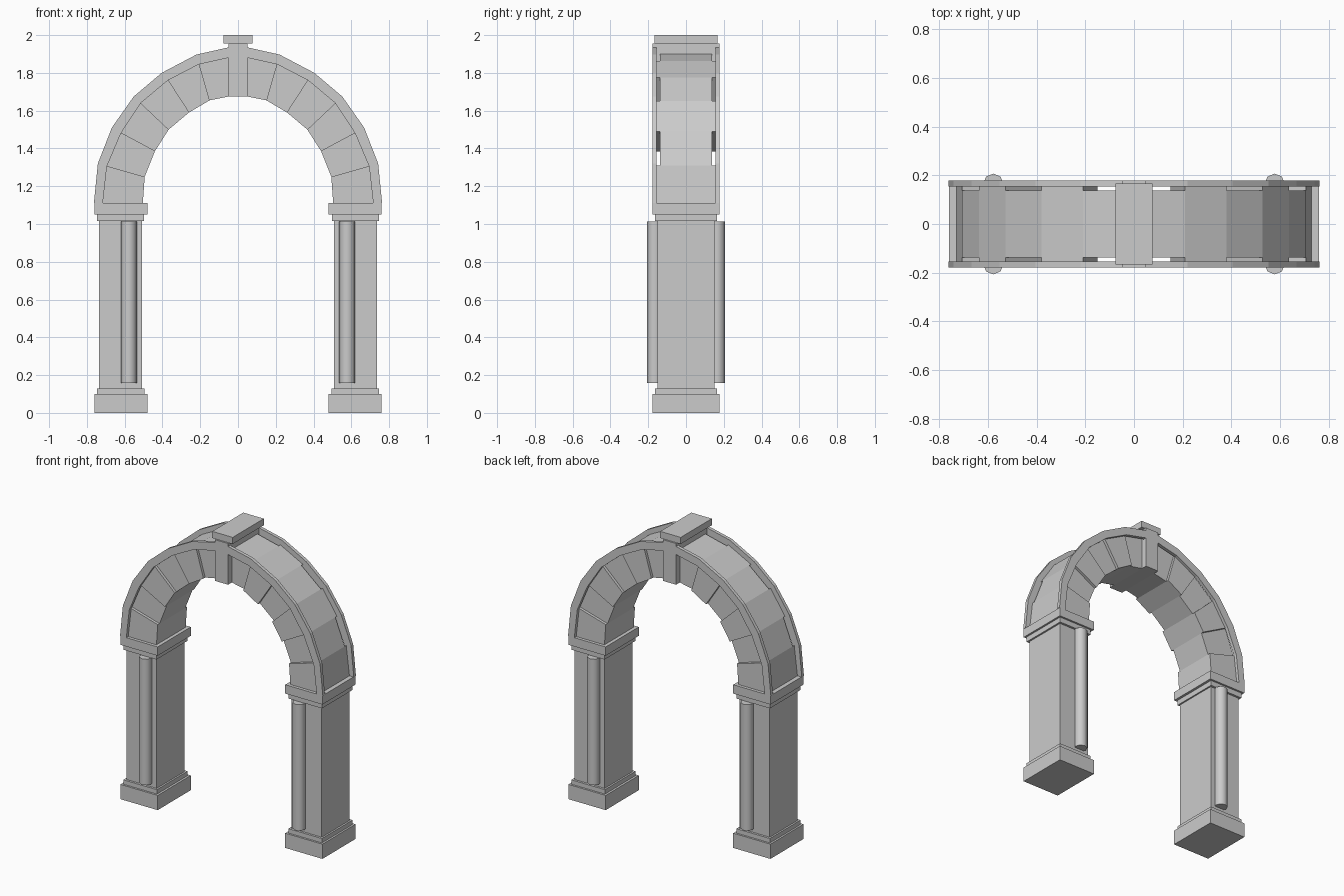
import bpy, bmesh, math

if "Cube" in bpy.data.objects:
    bpy.data.objects.remove(bpy.data.objects["Cube"])


def finish(name, bm):
    bmesh.ops.recalc_face_normals(bm, faces=bm.faces)
    me = bpy.data.meshes.new(name)
    bm.to_mesh(me)
    bm.free()
    ob = bpy.data.objects.new(name, me)
    bpy.context.collection.objects.link(ob)
    return ob


def prism(name, profile, y0, y1):
    """Extrude an x-z outline from y0 to y1."""
    bm = bmesh.new()
    front = [bm.verts.new((x, y0, z)) for x, z in profile]
    back = [bm.verts.new((x, y1, z)) for x, z in profile]
    n = len(profile)
    bm.faces.new(front)
    bm.faces.new(back[::-1])
    for i in range(n):
        j = (i + 1) % n
        bm.faces.new((front[i], front[j], back[j], back[i]))
    return finish(name, bm)


def box(name, x0, x1, hy, z0, z1):
    return prism(name, [(x0, z0), (x1, z0), (x1, z1), (x0, z1)], -hy, hy)


def mirror_x(ob):
    mod = ob.modifiers.new("mirror", 'MIRROR')
    mod.use_axis[0] = True
    return ob


# Stepped plinth, shaft and capital of each pier
for name, x0, x1, hy, z0, z1 in [
    ("plinth", 0.48, 0.76, 0.178, 0.0, 0.10),
    ("plinth_step", 0.495, 0.747, 0.165, 0.10, 0.13),
    ("pier_shaft", 0.507, 0.735, 0.15, 0.13, 1.015),
    ("capital_step", 0.497, 0.747, 0.165, 1.015, 1.05),
    ("capital", 0.48, 0.76, 0.178, 1.05, 1.11),
]:
    mirror_x(box(name, x0, x1, hy, z0, z1))

# Engaged columns on the front and back of the piers
for s, side in ((-1, "front"), (1, "back")):
    for sx in (-1, 1):
        bpy.ops.mesh.primitive_cylinder_add(vertices=8, radius=0.042, depth=0.857,
                                            location=(sx * 0.578, s * 0.165, 0.5855))
        bpy.context.object.name = side + "_column"
        bpy.ops.object.shade_smooth_by_angle(angle=math.radians(50))

# Arch curves, from springing to keystone
rim_out = [(0.763, 1.11), (0.742, 1.32), (0.668, 1.51), (0.552, 1.675),
           (0.404, 1.80), (0.22, 1.897), (0.05, 1.935)]
rim_in = [(0.716, 1.11), (0.694, 1.305), (0.62, 1.48), (0.515, 1.64),
          (0.372, 1.76), (0.208, 1.845), (0.05, 1.88)]
block_out = [(0.73, 1.11), (0.706, 1.31), (0.636, 1.49), (0.528, 1.652),
             (0.38, 1.775), (0.21, 1.862), (0.05, 1.90)]
block_in = [(0.504, 1.11), (0.494, 1.25), (0.44, 1.385), (0.367, 1.50),
            (0.26, 1.59), (0.15, 1.655), (0.05, 1.675)]

# Arch stones, alternately proud and recessed
for i in range(6):
    hy = 0.138 if i % 2 else 0.157
    mirror_x(prism("arch_stone", [block_in[i], block_out[i], block_out[i + 1], block_in[i + 1]],
                   -hy, hy))

# Raised rim on both faces of the arch
for y0, y1, side in ((-0.178, -0.155, "front"), (0.155, 0.178, "back")):
    mirror_x(prism(side + "_rim", rim_out + rim_in[::-1], y0, y1))

# Keystone and its cap
box("keystone", -0.05, 0.05, 0.178, 1.675, 1.955)
box("keystone_cap", -0.077, 0.077, 0.167, 1.955, 2.0)
